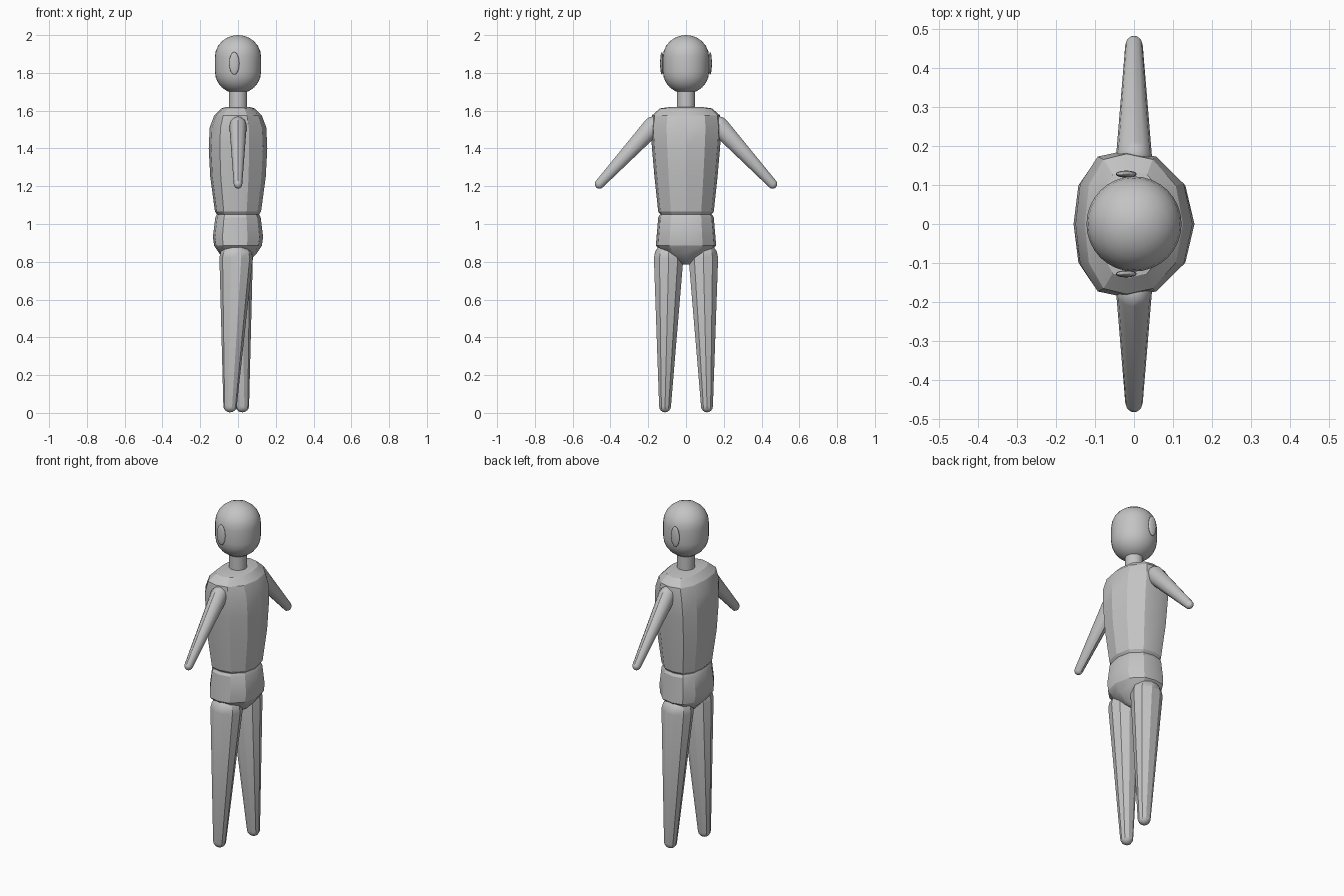
import bpy, bmesh, math
from mathutils import Vector

cube = bpy.data.objects.get("Cube")
if cube:
    bpy.data.objects.remove(cube, do_unlink=True)

grey = bpy.data.materials.new("plain grey")
grey.use_nodes = True
colour = (0.55, 0.55, 0.55, 1)
grey.diffuse_color = colour
grey.node_tree.nodes["Principled BSDF"].inputs["Base Color"].default_value = colour


def loft(name, rings, angle):
    """Skin a list of point rings, closing both ends."""
    bm = bmesh.new()
    loops = [[bm.verts.new(p) for p in ring] for ring in rings]
    n = len(loops[0])
    for a, b in zip(loops, loops[1:]):
        for i in range(n):
            j = (i + 1) % n
            bm.faces.new((a[i], a[j], b[j], b[i]))
    bm.faces.new(loops[0])
    bm.faces.new(loops[-1])
    bmesh.ops.recalc_face_normals(bm, faces=bm.faces)
    mesh = bpy.data.meshes.new(name)
    bm.to_mesh(mesh)
    bm.free()
    mesh.materials.append(grey)
    obj = bpy.data.objects.new(name, mesh)
    bpy.context.collection.objects.link(obj)
    bpy.ops.object.select_all(action='DESELECT')
    obj.select_set(True)
    bpy.context.view_layer.objects.active = obj
    bpy.ops.object.shade_smooth_by_angle(angle=math.radians(angle))
    return obj


def circle(n):
    return [(math.cos(2 * math.pi * i / n), math.sin(2 * math.pi * i / n)) for i in range(n)]


def stack(name, section, rows, angle):
    """Scale a cross-section by (z, x radius, y radius) rows."""
    return loft(name, [[(x * rx, y * ry, z) for x, y in section] for z, rx, ry in rows], angle)


def limb(name, start, end, r0, r1, sides, angle, squash=1.0):
    """Tapered limb with round ends; squash scales its thickness along x."""
    start, end = Vector(start), Vector(end)
    axis = (end - start).normalized()
    side = axis.cross(Vector((1, 0, 0))).normalized()
    front = side.cross(axis)
    steps = [math.radians(a) for a in (4, 25, 45, 67, 90)]
    rows = [(start - axis * r0 * math.cos(a), r0 * math.sin(a)) for a in steps]
    rows += [(end + axis * r1 * math.cos(a), r1 * math.sin(a)) for a in reversed(steps)]
    rings = [[c + front * u * r * squash + side * v * r for u, v in circle(sides)]
             for c, r in rows]
    return loft(name, rings, angle)


# Head and neck
dome = [math.radians(a) for a in (2, 15, 30, 45, 60, 75, 90)]
head = [(1.805 - 0.115 * math.cos(a), 0.122 * math.sin(a), 0.122 * math.sin(a)) for a in dome]
head += [(1.885 + 0.115 * math.cos(a), 0.122 * math.sin(a), 0.122 * math.sin(a))
         for a in reversed(dome)]
stack("head", circle(32), head, 40)
stack("neck", circle(24), [(1.59, 0.048, 0.048), (1.72, 0.048, 0.048)], 40)

# Torso and pelvis share a twelve-sided section
half = [(1, 0), (0.85, 0.55), (0.38, 0.92), (-0.15, 1), (-0.62, 0.92), (-0.92, 0.55), (-1, 0)]
section = half + [(x, -y) for x, y in half[-2:0:-1]]
stack("torso", section, [
    (1.05, 0.11, 0.135), (1.065, 0.122, 0.147), (1.25, 0.147, 0.167), (1.4, 0.155, 0.18),
    (1.51, 0.15, 0.188), (1.575, 0.126, 0.18), (1.612, 0.088, 0.138), (1.62, 0.06, 0.08)], 25)
stack("pelvis", section, [
    (0.785, 0.03, 0.02), (0.8, 0.055, 0.045), (0.845, 0.1, 0.12), (0.885, 0.126, 0.16),
    (0.93, 0.133, 0.156), (1.035, 0.12, 0.147), (1.05, 0.112, 0.138)], 25)

# Paired ears, arms and legs
ear_arcs = [math.radians(a) for a in range(5, 180, 17)]
for label, s, foot_x in (("right", -1, -0.042), ("left", 1, 0.023)):
    ear = stack(label + "_ear", circle(16),
                [(-0.06 * math.cos(a), 0.027 * math.sin(a), 0.009 * math.sin(a))
                 for a in ear_arcs], 60)
    ear.location = (-0.02, s * 0.128, 1.85)
    limb(label + "_arm", (0, s * 0.175, 1.518), (0, s * 0.458, 1.212),
         0.051, 0.025, 12, 32, 0.9)
    limb(label + "_leg", (-0.01, s * 0.092, 0.82), (foot_x, s * 0.111, 0.036),
         0.082, 0.033, 10, 30, 1.08)
